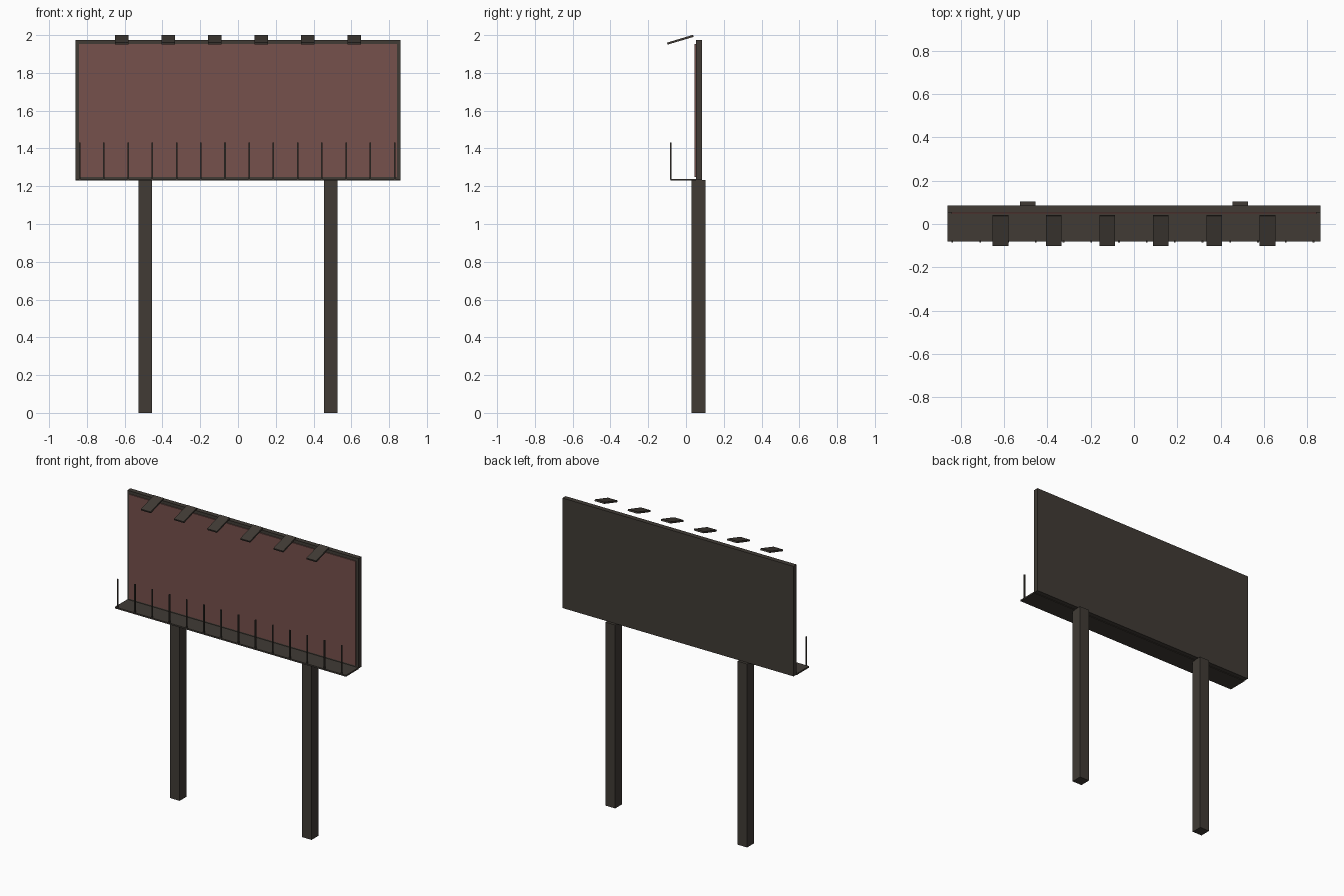
import bpy
from mathutils import Matrix

old = bpy.data.objects.get("Cube")
if old:
    bpy.data.objects.remove(old, do_unlink=True)


def material(name, rgb):
    m = bpy.data.materials.new(name)
    m.use_nodes = True
    m.diffuse_color = (*rgb, 1)
    m.node_tree.nodes["Principled BSDF"].inputs["Base Color"].default_value = (*rgb, 1)
    return m


steel = material("dark steel", (0.052, 0.044, 0.036))
red = material("faded red", (0.18, 0.082, 0.072))


def box(name, x, y, z, mat, tilt=0):
    """Box from (low, high) ranges, optionally tilted about x."""
    bpy.ops.mesh.primitive_cube_add(size=1)
    ob = bpy.context.object
    ob.name = name
    size = [b - a for a, b in (x, y, z)]
    ob.data.transform(Matrix.Rotation(tilt, 4, 'X') @ Matrix.Diagonal((*size, 1)))
    ob.location = [(a + b) / 2 for a, b in (x, y, z)]
    ob.data.materials.append(mat)
    return ob


# Sign board and its face
box("board_frame", (-0.86, 0.86), (0.052, 0.085), (1.233, 1.973), steel)
box("sign_face", (-0.842, 0.842), (0.046, 0.053), (1.25, 1.952), red)

# Support posts
for side, x in (("right", -0.491), ("left", 0.491)):
    box(side + "_post", (x - 0.036, x + 0.036), (0.03, 0.103), (0, 1.234), steel)

# Walkway with railing stakes
box("walkway", (-0.86, 0.86), (-0.081, 0.053), (1.229, 1.239), steel)
for i in range(14):
    x = -0.838 + i * 0.1282
    box(f"railing_stake_{i + 1}", (x - 0.004, x + 0.004), (-0.085, -0.077), (1.235, 1.432), steel)

# Tilted lamps above the face
for i in range(6):
    x = (i - 2.5) * 0.2464
    box(f"lamp_{i + 1}", (x - 0.036, x + 0.036), (-0.102, 0.042), (1.97, 1.981), steel, 0.29)
